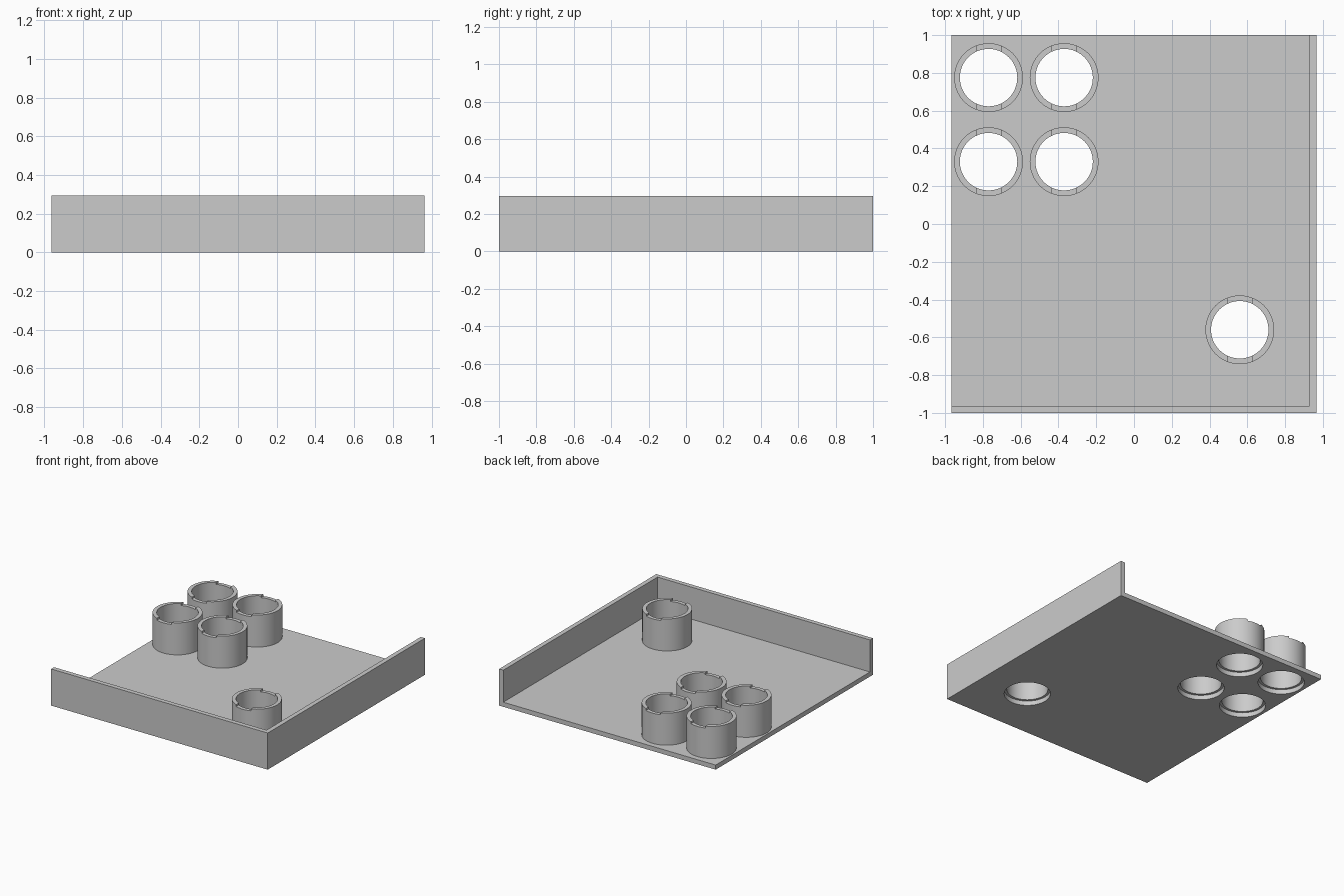
import bpy
import math

cube = bpy.data.objects.get("Cube")
if cube:
    bpy.data.objects.remove(cube, do_unlink=True)

HALF_X, HALF_Y, HEIGHT = 0.965, 1.0, 0.295
WALL = 0.037
OUTER, INNER, FLOOR_HOLE = 0.182, 0.152, 0.171
NOTCH_WIDTH, NOTCH_DEPTH = 0.13, 0.015
CENTRES = [(x, y) for x in (-0.77, -0.37) for y in (0.33, 0.775)] + [(0.56, -0.56)]

grey = bpy.data.materials.new("plain grey")
grey.use_nodes = True
COLOUR = (0.6, 0.6, 0.6, 1)
grey.diffuse_color = COLOUR
grey.node_tree.nodes["Principled BSDF"].inputs["Base Color"].default_value = COLOUR


def finish(name):
    obj = bpy.context.object
    obj.name = name
    obj.data.materials.append(grey)
    bpy.ops.object.transform_apply(location=True, rotation=False, scale=True)
    return obj


def box(name, low, high):
    middle = [(a + b) / 2 for a, b in zip(low, high)]
    bpy.ops.mesh.primitive_cube_add(size=1, location=middle)
    bpy.context.object.scale = [b - a for a, b in zip(low, high)]
    return finish(name)


def cylinder(name, centre, radius, low, high):
    bpy.ops.mesh.primitive_cylinder_add(
        vertices=64, radius=radius, depth=high - low,
        location=(*centre, (low + high) / 2))
    return finish(name)


def cut(target, cutter):
    cutter.hide_render = True
    mod = target.modifiers.new("cut", "BOOLEAN")
    mod.operation = "DIFFERENCE"
    mod.solver = "EXACT"
    mod.object = cutter
    bpy.ops.object.select_all(action="DESELECT")
    bpy.context.view_layer.objects.active = target
    target.select_set(True)
    bpy.ops.object.modifier_apply(modifier=mod.name)
    bpy.data.objects.remove(cutter, do_unlink=True)


def smooth(obj):
    bpy.ops.object.select_all(action="DESELECT")
    bpy.context.view_layer.objects.active = obj
    obj.select_set(True)
    bpy.ops.object.shade_smooth_by_angle(angle=math.radians(30))


# Tray: floor with a front wall and a left wall, open on the other two sides
tray = box("tray", (-HALF_X, -HALF_Y, 0), (HALF_X, HALF_Y, HEIGHT))
cut(tray, box("tray_cutter", (-HALF_X - 1, -HALF_Y + WALL, WALL),
              (HALF_X - WALL, HALF_Y + 1, HEIGHT + 1)))
for centre in CENTRES:
    cut(tray, cylinder("hole_cutter", centre, FLOOR_HOLE, -0.1, 0.1))
smooth(tray)

# Tubes: collars over the floor holes, with a shallow notch front and back
for number, (x, y) in enumerate(CENTRES, 1):
    tube = cylinder(f"tube_{number}", (x, y), OUTER, WALL, HEIGHT)
    cut(tube, cylinder("bore_cutter", (x, y), INNER, -0.1, HEIGHT + 0.1))
    cut(tube, box("notch_cutter",
                  (x - NOTCH_WIDTH / 2, y - 0.3, HEIGHT - NOTCH_DEPTH),
                  (x + NOTCH_WIDTH / 2, y + 0.3, HEIGHT + 0.1)))
    smooth(tube)
